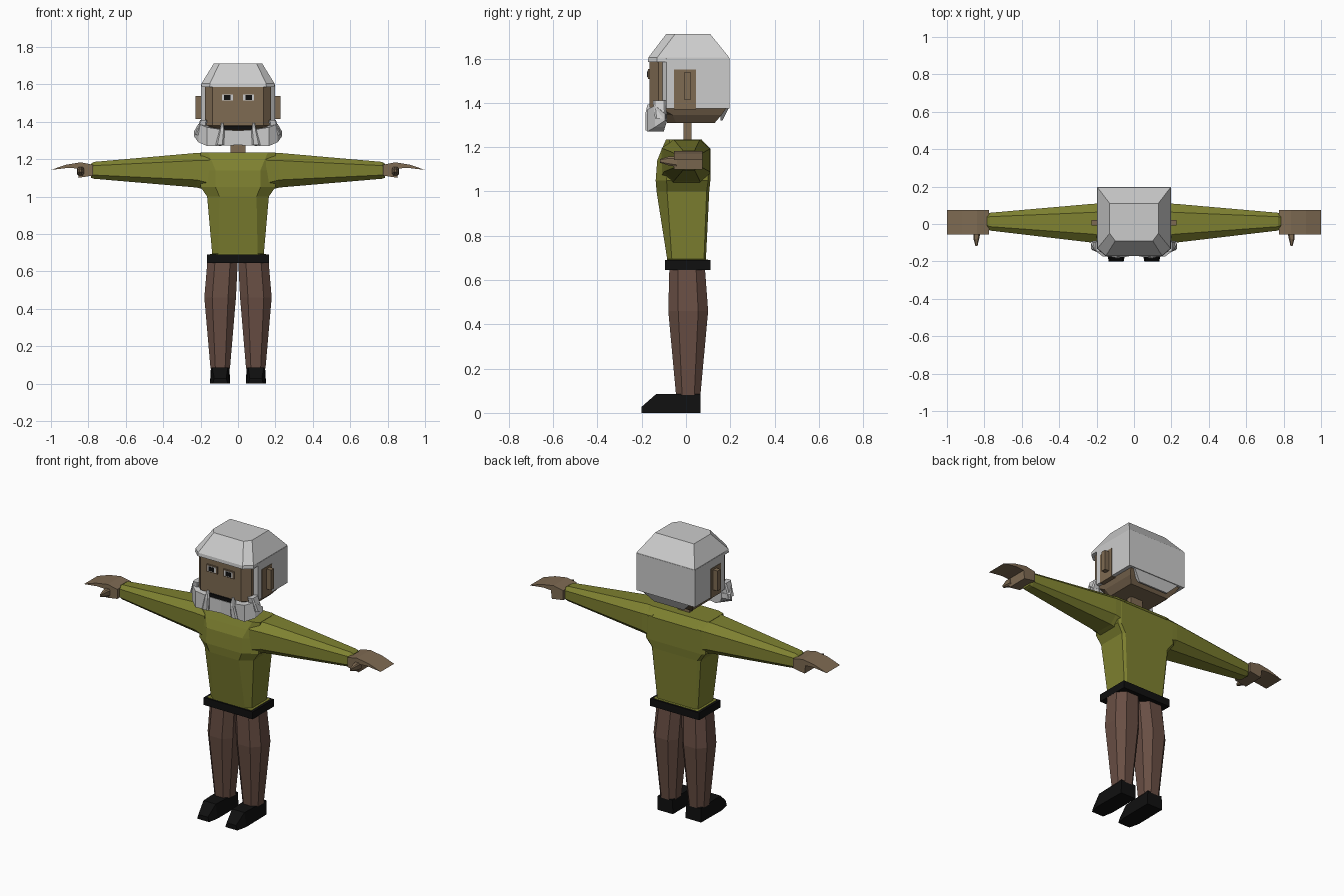
import bpy, bmesh

if "Cube" in bpy.data.objects:
    bpy.data.objects.remove(bpy.data.objects["Cube"])


def mat(name, r, g, b):
    m = bpy.data.materials.new(name)
    m.diffuse_color = (r, g, b, 1)
    m.use_nodes = True
    m.node_tree.nodes["Principled BSDF"].inputs["Base Color"].default_value = m.diffuse_color
    return m


OLIVE = mat("olive", .21, .22, .03)
SKIN = mat("skin", .21, .145, .085)
BROWN = mat("brown", .14, .077, .058)
BLACK = mat("black", .005, .005, .005)


def loft(name, rings, m=None, mirror=False):
    """Skin a list of equal-length point rings, capped at both ends."""
    bm = bmesh.new()
    vs = [[bm.verts.new(p) for p in r] for r in rings]
    n = len(vs[0])
    for a, b in zip(vs, vs[1:]):
        for i in range(n):
            j = (i + 1) % n
            bm.faces.new((a[i], a[j], b[j], b[i]))
    bm.faces.new(vs[0][::-1])
    bm.faces.new(vs[-1])
    bmesh.ops.recalc_face_normals(bm, faces=bm.faces[:])
    me = bpy.data.meshes.new(name)
    bm.to_mesh(me)
    bm.free()
    o = bpy.data.objects.new(name, me)
    bpy.context.collection.objects.link(o)
    if m:
        me.materials.append(m)
    if mirror:
        o.modifiers.new("mirror", 'MIRROR')
    return o


def oct2(a0, a1, b0, b1, f=.0, g=None):
    """Rectangle with corners cut: f at the low-b side, g at the high-b side (fractions)."""
    g = f if g is None else g
    w, h = a1 - a0, b1 - b0
    return [(a0 + f * w, b0), (a1 - f * w, b0), (a1, b0 + f * h), (a1, b1 - g * h),
            (a1 - g * w, b1), (a0 + g * w, b1), (a0, b1 - g * h), (a0, b0 + f * h)]


def flat(z, *args):
    return [(a, b, z) for a, b in oct2(*args)]


def box(name, x0, x1, y0, y1, z0, z1, m=None, mirror=False):
    q = [(x0, y0), (x1, y0), (x1, y1), (x0, y1)]
    return loft(name, [[(x, y, z) for x, y in q] for z in (z0, z1)], m, mirror)


# Torso of the sweater, with the hem inside the belt
loft("sweater_body", [flat(*r) for r in [
    (.66, -.15, .15, -.085, .1, .03),
    (.692, -.15, .15, -.085, .1, .03),
    (.694, -.138, .138, -.085, .09, .12, .05),
    (1.0, -.165, .165, -.133, .105, .2, .05),
    (1.05, -.2, .2, -.137, .11, .2, .04),
    (1.14, -.2, .2, -.13, .11, .2, .04),
    (1.19, -.2, .2, -.11, .11, .15, .04),
    (1.235, -.2, .2, -.09, .07, .1, .04)]], OLIVE)

# Sleeves
loft("sleeve", [[(x, y, z) for y, z in oct2(*r)] for x, *r in [
    (.15, -.11, .11, 1.03, 1.235, .2),
    (.22, -.1, .108, 1.048, 1.233, .22),
    (.77, -.035, .06, 1.095, 1.185, .22),
    (.785, -.025, .055, 1.1, 1.175, .22)]], OLIVE, True)

# Hands: side profile extruded across the palm, plus thumb
hand = [(.775, 1.17), (.84, 1.183), (.92, 1.17), (1.0, 1.142),
        (.91, 1.153), (.858, 1.15), (.852, 1.1), (.775, 1.112)]
loft("hand", [[(x, y, z) for x, z in hand] for y in (-.055, .075)], SKIN, True)
loft("thumb", [[(x, y, z) for x, z in oct2(*r)] for y, *r in [
    (-.04, .82, .86, 1.11, 1.158, .2),
    (-.08, .828, .858, 1.118, 1.157, .2),
    (-.118, .837, .848, 1.13, 1.146, .2)]], SKIN, True)

# Belt band
box("belt", -.165, .165, -.095, .11, .645, .69, BLACK)

# Trouser legs
loft("trouser_leg", [flat(*r) for r in [
    (.08, .043, .147, -.045, .065, .25),
    (.46, .011, .18, -.08, .1, .25),
    (.66, .001, .163, -.075, .085, .25)]], BROWN, True)

# Shoes: lofted from toe to heel
loft("shoe", [[(x, y, z) for x, z in [(a, 0), (b, 0), (b - i, h), (a + i, h)]]
              for y, a, b, i, h in [(-.2, .055, .135, .008, .028),
                                    (-.135, .043, .15, .012, .085),
                                    (.065, .043, .147, .002, .085)]], BLACK, True)

# Neck
box("neck", -.04, .04, -.012, .024, 1.2, 1.34, SKIN)


def face_ring(z, hw, front, back):
    return [(-.77 * hw, front), (.77 * hw, front), (hw, front + .04), (hw, back),
            (-hw, back), (-hw, front + .04)], z


def lift(ring):
    return [(x, y, ring[1]) for x, y in ring[0]]


# Head and jaw
loft("head", [lift(face_ring(*r)) for r in [
    (1.31, .13, -.085, .13),
    (1.345, .16, -.1, .16),
    (1.38, .177, -.165, .185),
    (1.59, .177, -.165, .185)]], SKIN)

# Hair: sides and back, then an overhanging crown
loft("hair_sides", [lift(face_ring(z, .197, -.128, .197)) for z in (1.375, 1.6)])
loft("hair_crown", [lift(face_ring(*r)) for r in [
    (1.585, .197, -.172, .197),
    (1.605, .195, -.17, .195),
    (1.71, .13, -.09, .11)]])
loft("hair_nape", [[(x, y, z) for x, y in [(-w, a), (w, a), (w, b), (-w, b)]]
                   for z, w, a, b in [(1.32, .1, .155, .165), (1.38, .16, .155, .195)]])

# Ears with the bare skin around them
box("ear_surround", .17, .199, -.055, .045, 1.37, 1.55, SKIN, True)
box("ear", .19, .228, -.008, .022, 1.415, 1.537, SKIN, True)

# Eyes and mouth
box("eyelid", .02, .092, -.172, -.16, 1.508, 1.552, SKIN, True)
box("eye_white", .027, .085, -.174, -.16, 1.514, 1.546, None, True)
box("pupil", .04, .074, -.176, -.16, 1.517, 1.542, BLACK, True)
box("mouth", -.075, .075, -.169, -.15, 1.357, 1.378, BLACK)

# Beard: band sweeping from the chin round to the flared whiskers
loft("beard", [[(xo, yo, zb), (xo, yo, zt), (xi, yi, zt), (xi, yi, zb)]
               for xo, yo, xi, yi, zb, zt in [
                   (0, -.165, 0, -.11, 1.275, 1.353),
                   (.075, -.17, .07, -.11, 1.272, 1.356),
                   (.165, -.175, .13, -.1, 1.27, 1.37),
                   (.212, -.14, .165, -.095, 1.29, 1.388),
                   (.234, -.095, .18, -.085, 1.32, 1.35)]], None, True)
loft("side_whisker", [[(x, y, z) for x, y in oct2(*r)] for z, *r in [
    (1.33, .175, .23, -.14, -.09, .15),
    (1.41, .165, .202, -.15, -.09, .15)]], None, True)
loft("moustache", [[(x, y, z) for x, y in oct2(*r)] for z, *r in [
    (1.275, .075, .12, -.182, -.15, .2),
    (1.35, .072, .1, -.184, -.15, .2),
    (1.392, .078, .09, -.174, -.15, .2)]], None, True)
